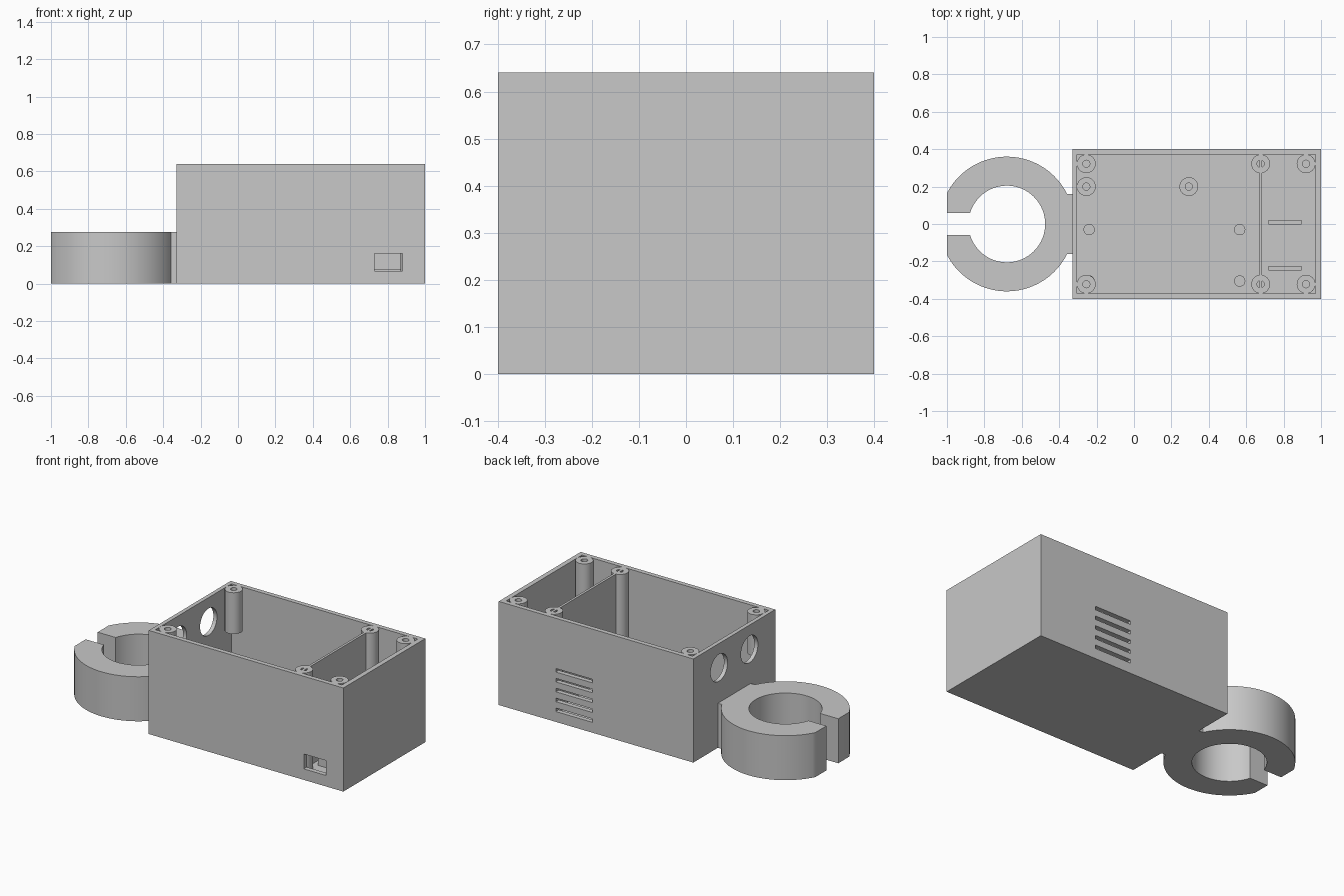
import bpy, bmesh
from math import cos, sin, pi, radians, asin, acos

cube = bpy.data.objects.get("Cube")
if cube:
    bpy.data.objects.remove(cube)

grey = bpy.data.materials.new("plain grey")
grey.use_nodes = True
grey.diffuse_color = (0.58, 0.58, 0.58, 1)
grey.node_tree.nodes["Principled BSDF"].inputs["Base Color"].default_value = grey.diffuse_color

HEIGHT, FLOOR = 0.64, 0.03


def finish(name, bm, smooth=False):
    bmesh.ops.recalc_face_normals(bm, faces=bm.faces)
    mesh = bpy.data.meshes.new(name)
    bm.to_mesh(mesh)
    bm.free()
    mesh.materials.append(grey)
    ob = bpy.data.objects.new(name, mesh)
    bpy.context.collection.objects.link(ob)
    if smooth:
        bpy.ops.object.select_all(action='DESELECT')
        ob.select_set(True)
        bpy.context.view_layer.objects.active = ob
        bpy.ops.object.shade_smooth_by_angle(angle=radians(30))
    return ob


def prism(name, outline, z0, z1, smooth=False):
    bm = bmesh.new()
    face = bm.faces.new([bm.verts.new((x, y, z0)) for x, y in outline])
    top = bmesh.ops.extrude_face_region(bm, geom=[face])["geom"]
    verts = [v for v in top if isinstance(v, bmesh.types.BMVert)]
    bmesh.ops.translate(bm, vec=(0, 0, z1 - z0), verts=verts)
    return finish(name, bm, smooth)


def box(name, x0, x1, y0, y1, z0, z1):
    return prism(name, [(x0, y0), (x1, y0), (x1, y1), (x0, y1)], z0, z1)


def arc(cx, r, a0, a1, n):
    steps = [a0 + (a1 - a0) * i / n for i in range(n + 1)]
    return [(cx + r * cos(a), r * sin(a)) for a in steps]


def post(name, x, y, r, z0, z1, hole=0.0, depth=0.0):
    """Round post, optionally with a blind screw hole in its top."""
    profile = [(0, z0), (r, z0), (r, z1)]
    profile += [(hole, z1), (hole, z1 - depth), (0, z1 - depth)] if hole else [(0, z1)]
    bm = bmesh.new()
    verts = [bm.verts.new((px, 0, pz)) for px, pz in profile]
    edges = [bm.edges.new(pair) for pair in zip(verts, verts[1:])]
    bmesh.ops.spin(bm, geom=verts + edges, cent=(0, 0, 0), axis=(0, 0, 1),
                   angle=2 * pi, steps=40)
    bmesh.ops.remove_doubles(bm, verts=bm.verts, dist=0.0001)
    bmesh.ops.translate(bm, vec=(x, y, 0), verts=bm.verts)
    return finish(name, bm, True)


# Open case with its cut-outs
case = box("case", -0.33, 1, -0.4, 0.4, 0, HEIGHT)
cutters = [box("cavity_cutter", -0.305, 0.97, -0.371, 0.371, FLOOR, 1),
           box("port_cutter", 0.73, 0.88, -0.5, -0.3, 0.068, 0.16)]
for i in range(5):
    z = 0.075 + 0.061 * i
    cutters.append(box("vent_cutter", 0.36, 0.61, 0.3, 0.5, z - 0.011, z + 0.011))
for y in (-0.148, 0.148):
    hole = post("cable_hole_cutter", 0, 0, 0.083, -0.1, 0.1)
    hole.rotation_euler.y = pi / 2
    hole.location = (-0.33, y, 0.49)
    cutters.append(hole)
for cutter in cutters:
    mod = case.modifiers.new(cutter.name, 'BOOLEAN')
    mod.operation = 'DIFFERENCE'
    mod.solver = 'EXACT'
    mod.object = cutter
bpy.context.view_layer.update()
cut_mesh = bpy.data.meshes.new_from_object(
    case.evaluated_get(bpy.context.evaluated_depsgraph_get()))
case.modifiers.clear()
case.data = cut_mesh
for cutter in cutters:
    bpy.data.objects.remove(cutter)
bpy.ops.object.select_all(action='DESELECT')
case.select_set(True)
bpy.context.view_layer.objects.active = case
bpy.ops.object.shade_smooth_by_angle(angle=radians(30))

# Inner wall between the two compartments
box("divider", 0.67, 0.685, -0.371, 0.371, FLOOR, HEIGHT)

# Lid screw posts; the pair over the circuit board stops short of the floor
for x, bottom in ((-0.255, 0.385), (0.677, FLOOR), (0.92, FLOOR)):
    for y in (-0.322, 0.322):
        post("lid_post", x, y, 0.05, bottom, HEIGHT, 0.019, 0.2)

# Circuit board standoffs and pegs
for x in (-0.255, 0.293):
    post("board_standoff", x, 0.2, 0.05, FLOOR, 0.12, 0.019, 0.07)
for x, y in ((-0.24, -0.03), (0.565, -0.03), (0.565, -0.305), (-0.24, -0.305)):
    post("board_peg", x, y, 0.03, FLOOR, 0.12)

# Ribs that hold the small module behind the port
for y in (-0.237, 0.01):
    box("module_rib", 0.72, 0.895, y - 0.012, y + 0.012, FLOOR, 0.075)

# Open ring clamp with a flat trimmed end and a neck joining the case
CX, OUTER, INNER, GAP = -0.68, 0.36, 0.205, 0.058
neck, trim, slot = asin(0.16 / OUTER), acos((-1 - CX) / OUTER), asin(GAP / INNER)
outline = [(-1, GAP)] + arc(CX, OUTER, trim, neck, 40)
outline += [(-0.33, 0.16), (-0.33, -0.16)]
outline += arc(CX, OUTER, -neck, -trim, 40) + [(-1, -GAP)]
outline += arc(CX, INNER, slot - pi, pi - slot, 64)
prism("ring_clamp", outline, 0, 0.275, True)
